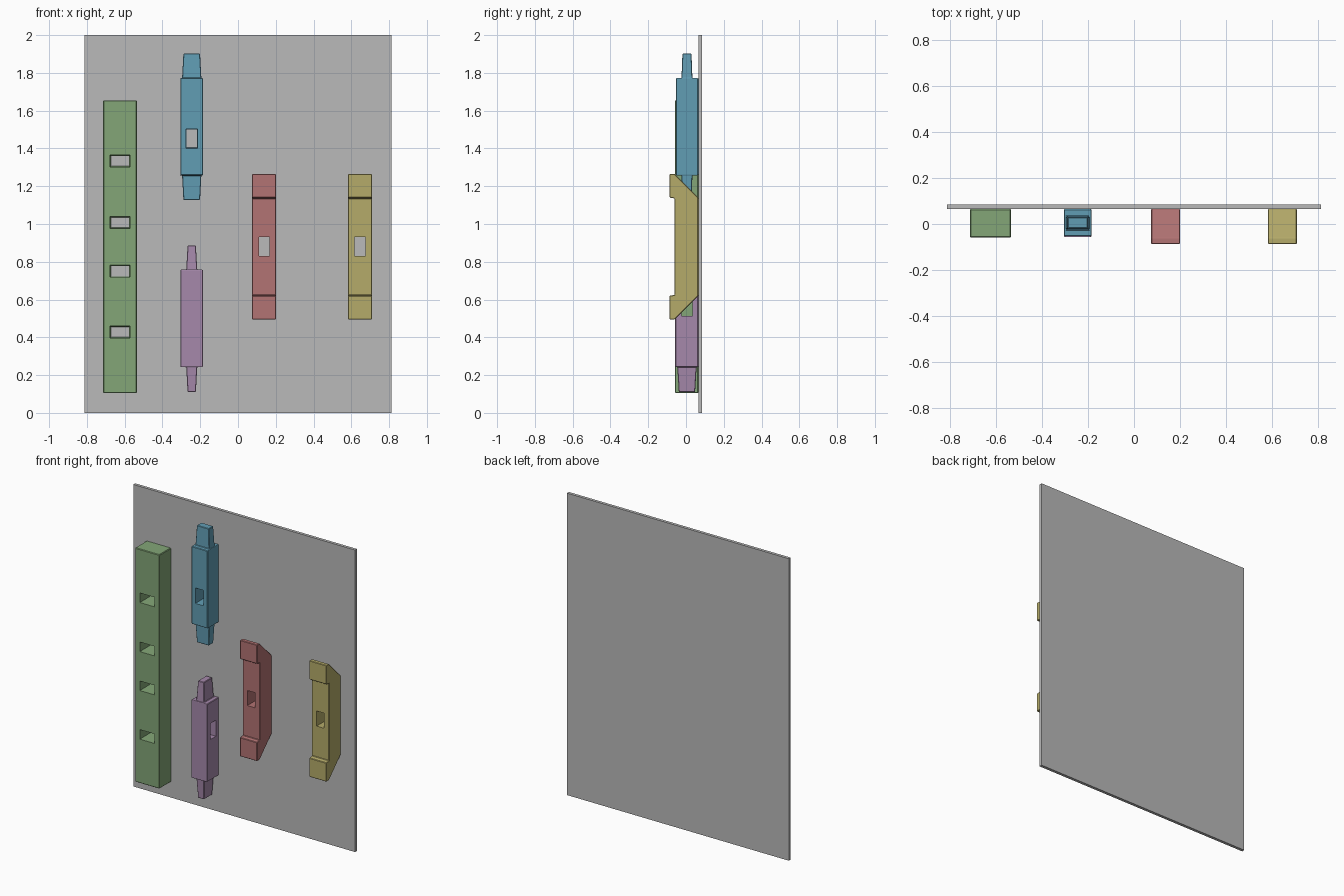
import bpy, bmesh

if "Cube" in bpy.data.objects:
    bpy.data.objects.remove(bpy.data.objects["Cube"])

BACK = 0.065   # y where the parts touch the backing board


def material(name, r, g, b):
    def lin(c):
        c /= 255
        return c / 12.92 if c <= 0.04045 else ((c + 0.055) / 1.055) ** 2.4
    m = bpy.data.materials.new(name)
    m.diffuse_color = (lin(r), lin(g), lin(b), 1)
    m.use_nodes = True
    m.node_tree.nodes["Principled BSDF"].inputs["Base Color"].default_value = m.diffuse_color
    return m


GREY = material("board grey", 186, 186, 186)
GREEN = material("soft green", 131, 166, 119)
BLUE = material("soft blue", 97, 157, 180)
PURPLE = material("soft purple", 166, 137, 171)
RED = material("soft red", 178, 115, 115)
YELLOW = material("soft yellow", 181, 171, 106)


def loft(name, rings, mat=None):
    """Closed solid through a list of rings with equal point counts."""
    bm = bmesh.new()
    loops = [[bm.verts.new(p) for p in ring] for ring in rings]
    n = len(loops[0])
    for a, b in zip(loops, loops[1:]):
        for i in range(n):
            bm.faces.new((a[i], a[(i + 1) % n], b[(i + 1) % n], b[i]))
    bm.faces.new(loops[0])
    bm.faces.new(loops[-1])
    bmesh.ops.recalc_face_normals(bm, faces=bm.faces)
    mesh = bpy.data.meshes.new(name)
    bm.to_mesh(mesh)
    bm.free()
    ob = bpy.data.objects.new(name, mesh)
    bpy.context.collection.objects.link(ob)
    if mat:
        mesh.materials.append(mat)
    return ob


def rect_z(x0, x1, y0, y1, z):
    return [(x0, y0, z), (x1, y0, z), (x1, y1, z), (x0, y1, z)]


def box(name, x0, x1, y0, y1, z0, z1, mat=None):
    return loft(name, [rect_z(x0, x1, y0, y1, z0), rect_z(x0, x1, y0, y1, z1)], mat)


def apply(ob, mod):
    bpy.context.view_layer.objects.active = ob
    bpy.ops.object.modifier_apply(modifier=mod.name)


def soften(ob, width=0.004):
    mod = ob.modifiers.new("bevel", 'BEVEL')
    mod.width = width
    mod.segments = 1
    mod.limit_method = 'ANGLE'
    apply(ob, mod)


def cut(ob, cutter):
    cutter.hide_render = True
    mod = ob.modifiers.new("mortise", 'BOOLEAN')
    mod.object = cutter
    mod.solver = 'EXACT'
    apply(ob, mod)
    bpy.data.objects.remove(cutter)


def mortise_y(ob, x, z, hx, hz, taper=0.0):
    """Hole running front to back, narrowing by taper."""
    def ring(y, t):
        return [(x - hx + t, y, z - hz + t), (x + hx - t, y, z - hz + t),
                (x + hx - t, y, z + hz - t), (x - hx + t, y, z + hz - t)]
    cut(ob, loft("cutter", [ring(-0.12, 0), ring(0.09, taper)]))


# Backing board
box("backing_board", -0.813, 0.813, BACK, 0.085, 0, 2, GREY)

# Long post with four mortises
post = box("post", -0.714, -0.535, -0.059, BACK, 0.105, 1.655, GREEN)
soften(post)
for z in (0.428, 0.75, 1.008, 1.333):
    mortise_y(post, -0.625, z, 0.055, 0.034, 0.008)


def tenon_bar(name, cx, cy, z, body, base, tip, mat):
    """Bar with a tapered tenon at each end; z = tip, shoulder, shoulder, tip."""
    def ring(h, zz, y=0.005):
        return rect_z(cx - h[0], cx + h[0], y - h[1], y + h[1], zz)
    ob = loft(name, [ring(tip, z[0]), ring(base, z[1]), ring(body, z[1], cy),
                     ring(body, z[2], cy), ring(base, z[2]), ring(tip, z[3])], mat)
    soften(ob, 0.003)
    return ob


# Upper bar, tenons wide across x
upper = tenon_bar("upper_tenon_bar", -0.245, 0.006, (1.127, 1.258, 1.772, 1.902),
                  (0.059, 0.059), (0.051, 0.029), (0.044, 0.024), BLUE)
mortise_y(upper, -0.245, 1.452, 0.032, 0.053, 0.006)

# Lower bar, turned a quarter so its tenons are wide across y
lower = tenon_bar("lower_tenon_bar", -0.245, 0.004, (0.11, 0.242, 0.758, 0.886),
                  (0.059, 0.061), (0.029, 0.051), (0.022, 0.043), PURPLE)
cut(lower, box("cutter", -0.4, -0.1, -0.024, 0.034, 0.512, 0.618))

# Brackets: notched front, slanted ends
half = [(BACK, 0.26), (-0.06, 0.385), (-0.087, 0.385), (-0.087, 0.26), (-0.06, 0.255)]
profile = [(y, 0.88 + h) for y, h in half] + [(y, 0.88 - h) for y, h in reversed(half)]
for name, x0, x1, mat in (("left_bracket", 0.075, 0.201, RED),
                          ("right_bracket", 0.583, 0.709, YELLOW)):
    bracket = loft(name, [[(x, y, z) for y, z in profile] for x in (x0, x1)], mat)
    soften(bracket, 0.003)
    mortise_y(bracket, (x0 + x1) / 2, 0.88, 0.028, 0.05)
